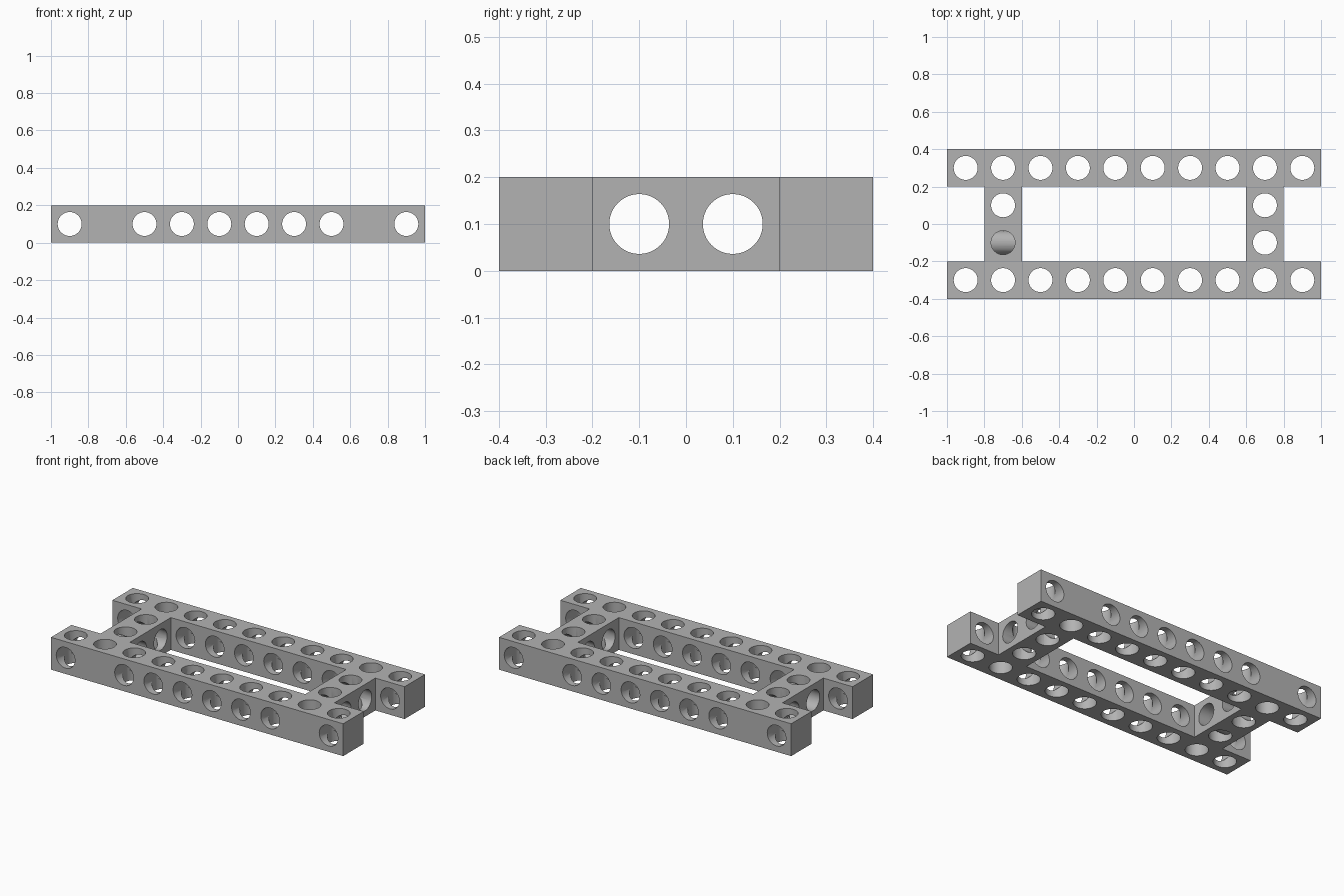
import bpy, bmesh, math
from mathutils import Matrix, Vector

cube = bpy.data.objects.get("Cube")
if cube:
    bpy.data.objects.remove(cube, do_unlink=True)

UNIT = 0.2            # hole pitch and beam thickness
RADIUS = 0.064

grey = bpy.data.materials.new("plain grey")
grey.use_nodes = True
colour = (0.45, 0.45, 0.45, 1)
grey.diffuse_color = colour
grey.node_tree.nodes["Principled BSDF"].inputs["Base Color"].default_value = colour


def make_object(name, bm):
    mesh = bpy.data.meshes.new(name)
    bm.to_mesh(mesh)
    bm.free()
    mesh.materials.append(grey)
    obj = bpy.data.objects.new(name, mesh)
    bpy.context.collection.objects.link(obj)
    return obj


def add_box(bm, centre, size):
    bmesh.ops.create_cube(bm, size=1, matrix=Matrix.Translation(centre) @ Matrix.Diagonal((*size, 1)))


def add_bore(bm, centre, axis, length):
    turn = Vector(axis).to_track_quat('Z', 'Y').to_matrix().to_4x4()
    bmesh.ops.create_cone(bm, cap_ends=True, segments=48, radius1=RADIUS, radius2=RADIUS,
                          depth=length, matrix=Matrix.Translation(centre) @ turn)


# Solid plate that the frame is cut from
bm = bmesh.new()
add_box(bm, (0, 0, UNIT / 2), (10 * UNIT, 4 * UNIT, UNIT))
frame = make_object("beam_frame", bm)

# Central opening and the notch at each end, leaving rails and cross bars
openings = bmesh.new()
add_box(openings, (0, 0, UNIT / 2), (6 * UNIT, 2 * UNIT, 2 * UNIT))
for side in (-1, 1):
    add_box(openings, (side * 5 * UNIT, 0, UNIT / 2), (2 * UNIT, 2 * UNIT, 2 * UNIT))

# Vertical holes along rails and cross bars
columns = [(i - 4.5) * UNIT for i in range(10)]
vertical = bmesh.new()
for x in columns:
    for y in (-0.3, 0.3):
        add_bore(vertical, (x, y, UNIT / 2), (0, 0, 1), 2 * UNIT)
for x in (columns[1], columns[-2]):
    for y in (-0.1, 0.1):
        add_bore(vertical, (x, y, UNIT / 2), (0, 0, 1), 2 * UNIT)

# Holes through the rails, skipping the joints
through_rails = bmesh.new()
for i, x in enumerate(columns):
    if i not in (1, 8):
        add_bore(through_rails, (x, 0, UNIT / 2), (0, 1, 0), 6 * UNIT)

# Holes through the cross bars
through_bars = bmesh.new()
for y in (-0.1, 0.1):
    add_bore(through_bars, (0, y, UNIT / 2), (1, 0, 0), 12 * UNIT)

cutters = []
for name, cut in (("openings", openings), ("vertical_holes", vertical),
                  ("rail_holes", through_rails), ("cross_bar_holes", through_bars)):
    cutter = make_object(name + "_cutter", cut)
    cutter.hide_render = True
    mod = frame.modifiers.new(name, 'BOOLEAN')
    mod.operation = 'DIFFERENCE'
    mod.solver = 'EXACT'
    mod.object = cutter
    cutters.append(cutter)

# Bake the cuts and drop the cutters
depsgraph = bpy.context.evaluated_depsgraph_get()
baked = bpy.data.meshes.new_from_object(frame.evaluated_get(depsgraph))
frame.modifiers.clear()
frame.data = baked
baked.materials.clear()
baked.materials.append(grey)
for cutter in cutters:
    bpy.data.objects.remove(cutter, do_unlink=True)

# Smooth bores, sharp edges
bpy.ops.object.select_all(action='DESELECT')
frame.select_set(True)
bpy.context.view_layer.objects.active = frame
bpy.ops.object.shade_smooth_by_angle(angle=math.radians(30))
